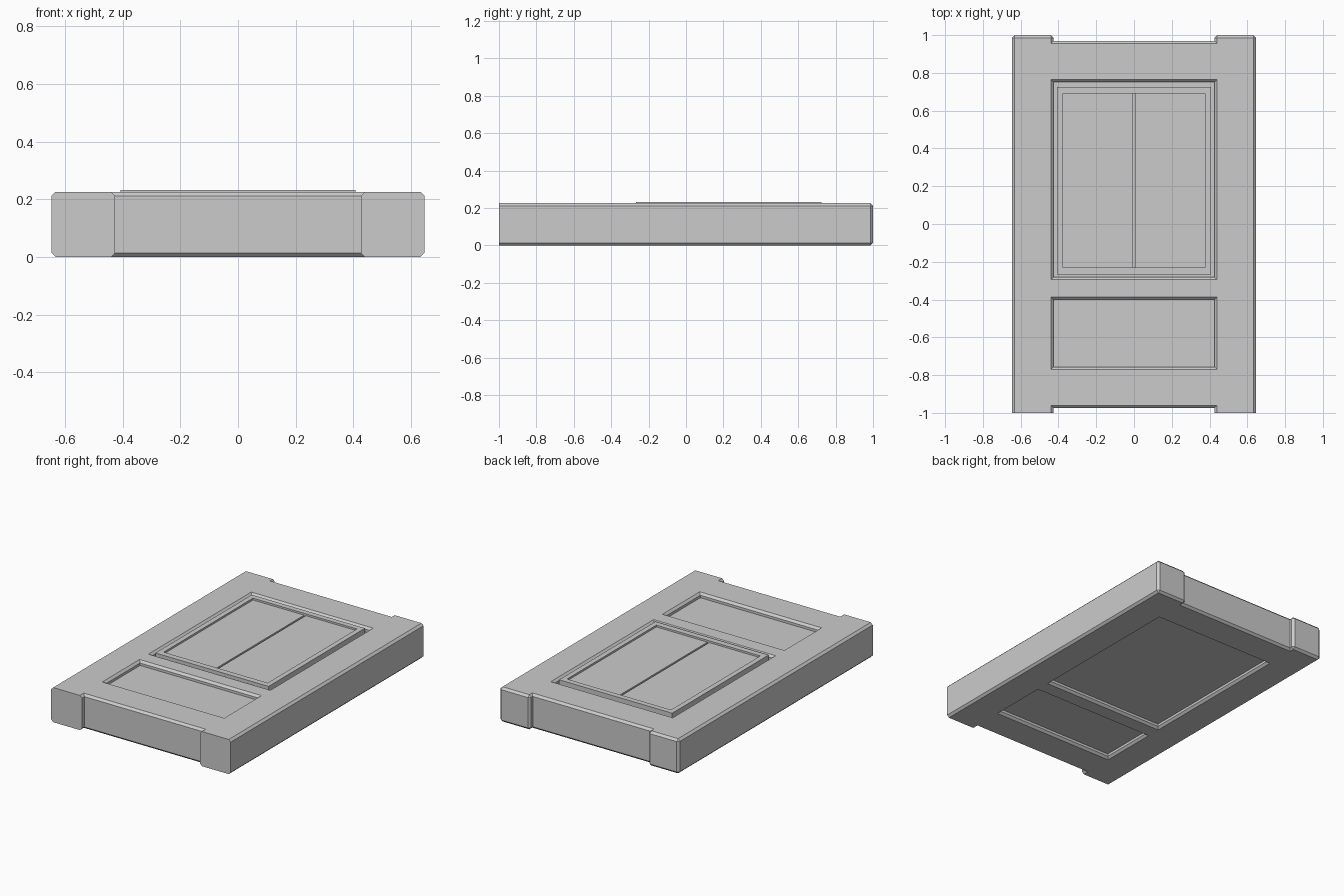
import bpy, bmesh

if "Cube" in bpy.data.objects:
    bpy.data.objects.remove(bpy.data.objects["Cube"])

H = 0.226   # slab thickness
C = 0.014   # chamfer width


def block(name, x0, x1, y0, y1, z0, z1, chamfer=0.0, pick=None):
    """Box between the given limits; edges accepted by pick are chamfered."""
    bm = bmesh.new()
    bmesh.ops.create_cube(bm, size=1)
    for v in bm.verts:
        v.co.x = x1 if v.co.x > 0 else x0
        v.co.y = y1 if v.co.y > 0 else y0
        v.co.z = z1 if v.co.z > 0 else z0
    if chamfer:
        edges = [e for e in bm.edges if pick(*[v.co for v in e.verts])]
        bmesh.ops.bevel(bm, geom=edges, offset=chamfer, segments=1,
                        affect='EDGES', profile=0.5)
    bmesh.ops.recalc_face_normals(bm, faces=bm.faces)
    mesh = bpy.data.meshes.new(name)
    bm.to_mesh(mesh)
    bm.free()
    obj = bpy.data.objects.new(name, mesh)
    bpy.context.collection.objects.link(obj)
    return obj


def not_front_end(a, b):
    return not (a.y < -0.99 and b.y < -0.99)


def along_x(a, b):
    return abs(a.x - b.x) > 1e-4


# side stiles, chamfered everywhere but the plain front end
block("left_stile", -0.647, -0.426, -1, 1, 0, H, C, not_front_end)
block("right_stile", 0.426, 0.647, -1, 1, 0, H, C, not_front_end)

# cross rails, chamfered lengthwise, filling the stile chamfers at the joints
for name, y0, y1 in (("bottom_rail", -0.974, -0.756),
                     ("middle_rail", -0.400, -0.281),
                     ("top_rail", 0.751, 0.970)):
    block(name, -0.44, 0.44, y0, y1, 0, H, C, along_x)

# recessed panels visible from both sides
block("lower_panel", -0.44, 0.44, -0.77, -0.385, 0.03, H - 0.03)
block("upper_panel", -0.44, 0.44, -0.295, 0.765, 0.03, H - 0.03)

# raised window frame standing in the upper recess
FZ0, FZ1 = 0.19, 0.232
for name, s in (("left", -1), ("right", 1)):
    xa, xb = sorted((s * 0.375, s * 0.408))
    block("frame_" + name, xa, xb, -0.268, 0.725, FZ0, FZ1)
block("frame_lower", -0.375, 0.375, -0.268, -0.230, FZ0, FZ1)
block("frame_upper", -0.375, 0.375, 0.690, 0.725, FZ0, FZ1)

# two panes with a narrow gap between them
block("left_pane", -0.375, -0.006, -0.23, 0.69, FZ0, 0.220)
block("right_pane", 0.006, 0.375, -0.23, 0.69, FZ0, 0.220)
